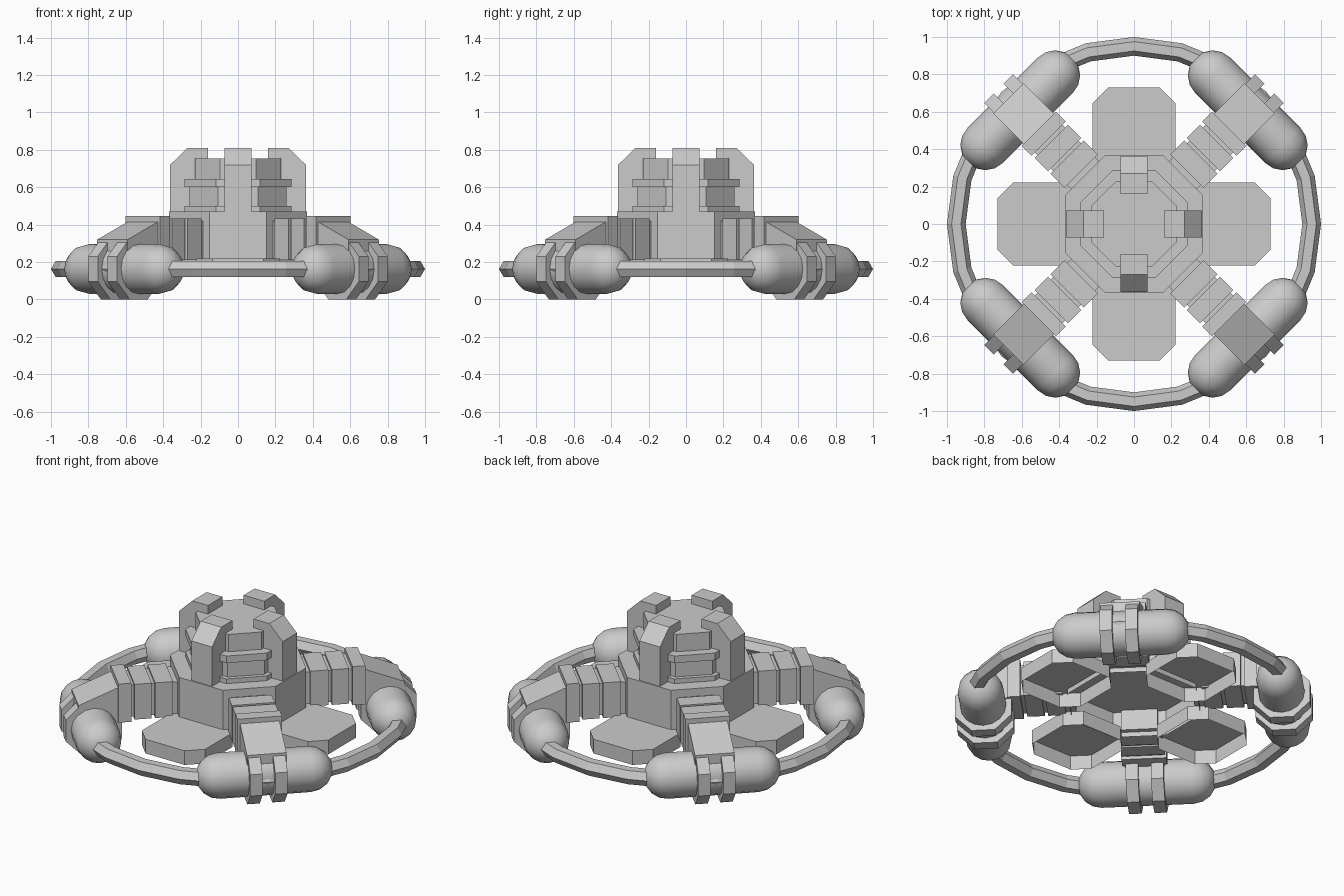
import bpy, bmesh, math
from mathutils import Matrix, Vector

if "Cube" in bpy.data.objects:
    bpy.data.objects.remove(bpy.data.objects["Cube"])

ZC = 0.163                      # height of the ring and tank axes
C8 = math.cos(math.pi / 8)      # octagon apothem / circumradius


def finish(name, bm, mat=None):
    bmesh.ops.remove_doubles(bm, verts=bm.verts, dist=1e-5)
    bmesh.ops.recalc_face_normals(bm, faces=bm.faces)
    if mat:
        bm.transform(mat)
    me = bpy.data.meshes.new(name)
    bm.to_mesh(me)
    bm.free()
    ob = bpy.data.objects.new(name, me)
    bpy.context.collection.objects.link(ob)
    return ob


def lathe(name, profile, n, phase=0.0, mat=None, closed=False):
    """Revolve (radius, z) points about z in n flat segments."""
    bm = bmesh.new()
    rings = []
    for i in range(n):
        a = phase + 2 * math.pi * i / n
        rings.append([bm.verts.new((r * math.cos(a), r * math.sin(a), z)) for r, z in profile])
    m = len(profile)
    for i in range(n):
        p, q = rings[i], rings[(i + 1) % n]
        for j in range(m if closed else m - 1):
            k = (j + 1) % m
            if profile[j][0] == 0:
                bm.faces.new((p[j], p[k], q[k]))
            elif profile[k][0] == 0:
                bm.faces.new((p[j], p[k], q[j]))
            else:
                bm.faces.new((p[j], p[k], q[k], q[j]))
    return finish(name, bm, mat)


def octo(name, profile, mat=None):
    """Eight-sided lathe whose radii are measured to the flats."""
    return lathe(name, [(r / C8, z) for r, z in profile], 8, math.pi / 8, mat)


def extrude(name, pts, vec, mat=None, open_start=False):
    """Prism from a flat outline; open_start leaves the first end uncapped."""
    bm = bmesh.new()
    a = [bm.verts.new(p) for p in pts]
    b = [bm.verts.new(Vector(p) + Vector(vec)) for p in pts]
    for i in range(len(a)):
        j = (i + 1) % len(a)
        bm.faces.new((a[i], a[j], b[j], b[i]))
    bm.faces.new(b)
    if not open_start:
        bm.faces.new(a[::-1])
    return finish(name, bm, mat)


def side_profile(name, pts, hw, mat):
    """Prism from an (outward, z) outline, 2*hw wide."""
    return extrude(name, [(x, -hw, z) for x, z in pts], (0, 2 * hw, 0), mat)


def block(name, r0, r1, hw, z0, z1, mat):
    return side_profile(name, [(r0, z0), (r1, z0), (r1, z1), (r0, z1)], hw, mat)


# Outer ring, hexagonal section
lathe("outer_ring", [(0.95 + 0.05 * math.cos(math.radians(60 * k)),
                      ZC + 0.05 * math.sin(math.radians(60 * k))) for k in range(6)],
      24, closed=True)

# Hub, hollow underneath, and stepped tower
octo("hub", [(0.37, 0.19), (0.37, 0.47), (0, 0.47)])
octo("hub_floor", [(0.365, 0.35), (0, 0.35)])
octo("tower", [(0.285, 0.465), (0.285, 0.50), (0.26, 0.50), (0.26, 0.60), (0.285, 0.60),
               (0.285, 0.645), (0.23, 0.645), (0.23, 0.755), (0, 0.755)])

# Tank outline: cylinder with round ends
R, L = 0.133, 0.265
cap = [(R * math.cos(math.radians(t)), L + R * math.sin(math.radians(t))) for t in (0, 22.5, 45, 67.5)]
cap.append((0, L + R))
tank_profile = [(r, -z) for r, z in reversed(cap)] + cap

for i in range(4):
    axis = Matrix.Rotation(math.pi / 2 * i, 4, 'Z')
    diag = Matrix.Rotation(math.pi / 2 * i + math.pi / 4, 4, 'Z')

    # Landing pad, open underneath
    h, c = 0.222, 0.085
    k = h - c
    outline = [(h, -k), (h, k), (k, h), (-k, h), (-h, k), (-h, -k), (-k, -h), (k, -h)]
    extrude(f"pad_{i}", [(0.508 + x, y, 0.13) for x, y in outline], (0, 0, 0.09), axis, True)

    # Clamp hooked over the tower
    side_profile(f"tower_clamp_{i}", [(0.16, 0.465), (0.363, 0.465), (0.363, 0.72),
                                      (0.27, 0.81), (0.16, 0.81)], 0.072, axis)

    # Segmented arm
    block(f"arm_core_{i}", 0.34, 0.72, 0.105, 0.22, 0.42, diag)
    block(f"arm_inner_rib_{i}", 0.40, 0.505, 0.125, 0.21, 0.433, diag)
    block(f"arm_outer_rib_{i}", 0.525, 0.625, 0.125, 0.21, 0.433, diag)
    block(f"arm_flange_{i}", 0.645, 0.72, 0.13, 0.20, 0.445, diag)
    side_profile(f"arm_strut_{i}", [(0.70, 0.20), (0.70, 0.415), (0.72, 0.415),
                                    (0.95, 0.32), (0.95, 0.20)], 0.115, diag)

    # Tank lying across the arm, with two octagonal bands
    lay = diag @ Matrix.Translation((0.86, 0, ZC)) @ Matrix.Rotation(math.pi / 2, 4, 'X')
    tank = lathe(f"tank_{i}", tank_profile, 16, 0, lay)
    for p in tank.data.polygons:
        p.use_smooth = True
    for s in (-1, 1):
        m = lay @ Matrix.Translation((0, 0, s * 0.073))
        octo(f"tank_band_{i}_{'a' if s < 0 else 'b'}",
             [(0, -0.036), (ZC, -0.036), (ZC, 0.036), (0, 0.036)], m)
